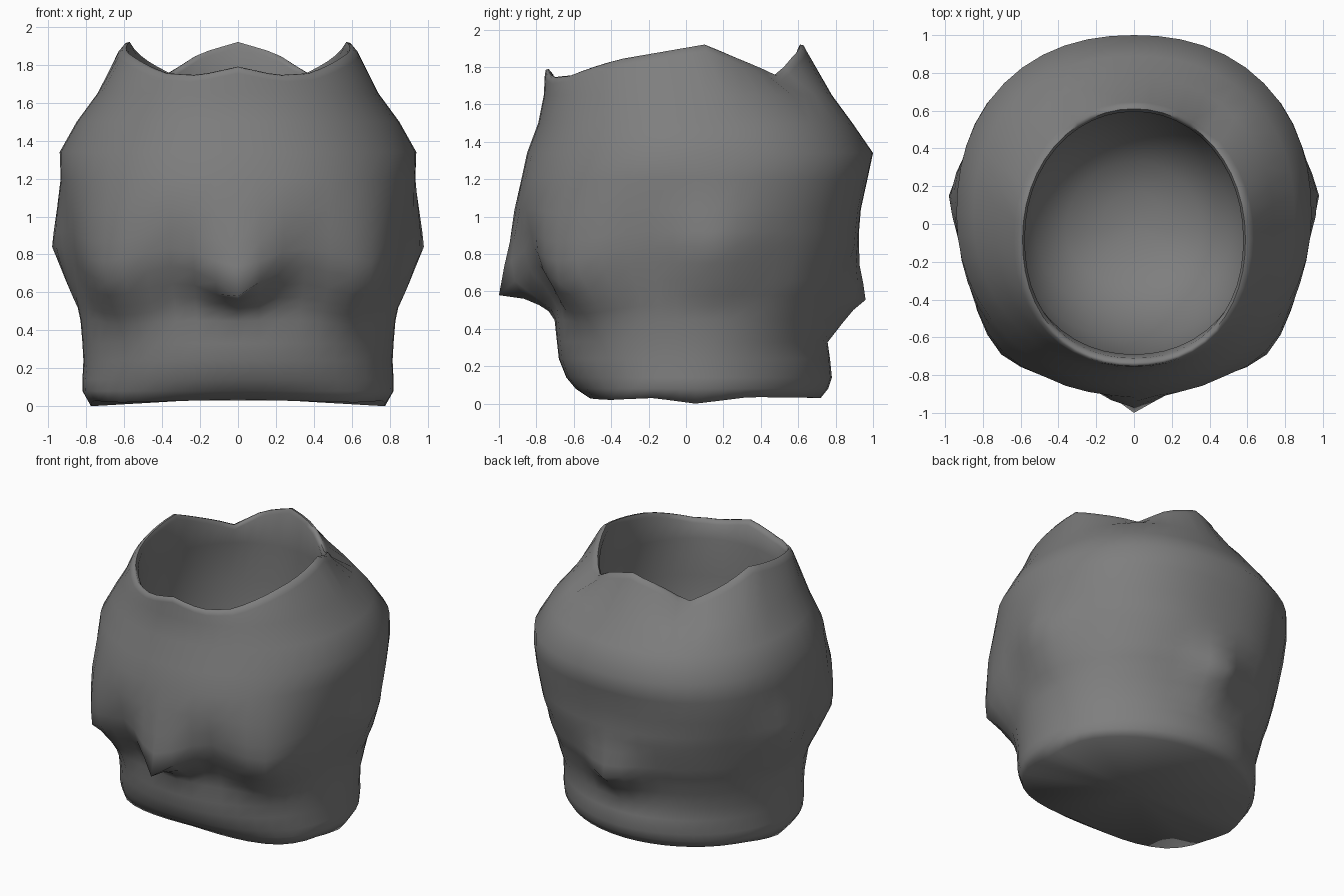
import bpy, bmesh, math
from mathutils import Vector

if "Cube" in bpy.data.objects:
    bpy.data.objects.remove(bpy.data.objects["Cube"])

SEG = 48

def lerp_table(table, t):
    for (a, va), (b, vb) in zip(table, table[1:]):
        if t <= b:
            return va + (vb - va) * (t - a) / (b - a)
    return table[-1][1]

def ring_point(i, hx, front, back, nf, nb, yc):
    # superellipse with separate front and back depth and squareness; angle 0 faces front
    a = 2 * math.pi * i / SEG
    s, c = math.sin(a), math.cos(a)
    n = nf if c > 0 else nb
    k = (abs(s) ** n + abs(c) ** n) ** (-1 / n)
    return s * k * hx, yc - c * k * (yc - front if c > 0 else back - yc)

def angle_of(i):
    return min(i, SEG - i) * 360 / SEG

# wavy rim height by angle from the front
RIM = [(0, 1.79), (20, 1.745), (38, 1.755), (65, 1.84), (88, 1.885), (105, 1.92),
       (122, 1.84), (143, 1.755), (160, 1.86), (180, 1.92)]
# underside height by angle: lowest at the side feet
FOOT = [(0, 0.035), (45, 0.02), (68, 0.03), (90, 0.0), (115, 0.035), (180, 0.03)]

# outer wall: z, half width, front y, back y, front squareness, back squareness
OUTER = [(0.08, 0.82, -0.59, 0.76, 2.4, 1.9), (0.14, 0.82, -0.64, 0.78, 2.3, 1.9),
         (0.24, 0.815, -0.68, 0.77, 2.2, 1.95), (0.33, 0.82, -0.69, 0.75, 2.2, 2.0),
         (0.45, 0.83, -0.70, 0.79, 2.2, 2.1), (0.52, 0.845, -0.71, 0.81, 2.2, 2.1),
         (0.58, 0.86, -0.73, 0.84, 2.2, 2.1), (0.66, 0.875, -0.76, 0.87, 2.2, 2.15),
         (0.75, 0.89, -0.82, 0.89, 2.2, 2.15), (0.84, 0.905, -0.86, 0.92, 2.25, 2.2),
         (0.92, 0.915, -0.88, 0.925, 2.25, 2.25), (1.04, 0.925, -0.91, 0.935, 2.25, 2.35),
         (1.20, 0.935, -0.88, 0.97, 2.2, 2.35), (1.34, 0.94, -0.85, 1.0, 2.08, 2.22),
         (1.50, 0.85, -0.79, 0.89, 2.1, 2.2), (1.65, 0.74, -0.76, 0.78, 2.15, 2.15)]
# inner bowl, from top to bottom
INNER = [(1.62, 0.62, -0.69, 0.61), (1.34, 0.66, -0.70, 0.62), (1.0, 0.66, -0.68, 0.62),
         (0.75, 0.62, -0.61, 0.58), (0.5, 0.52, -0.48, 0.47), (0.36, 0.36, -0.32, 0.33),
         (0.30, 0.18, -0.16, 0.17)]

bm = bmesh.new()
rings = []

def add_ring(hx, f, b, nf, nb, yc, zf):
    rings.append([bm.verts.new((*ring_point(i, hx, f, b, nf, nb, yc), zf(i))) for i in range(SEG)])

# hollow pot body
add_ring(0.775, -0.52, 0.72, 3.0, 2.0, 0.05, lambda i: lerp_table(FOOT, angle_of(i)))
for z, hx, f, b, nf, nb in OUTER:
    add_ring(hx, f, b, nf, nb, 0.05 if z < 1.6 else 0.0, lambda i: z)
outer_verts = [v for r in rings for v in r]
for hx, f, b, drop in ((0.635, -0.755, 0.645, 0.035), (0.61, -0.75, 0.63, 0.005),
                       (0.59, -0.735, 0.61, 0.0), (0.578, -0.71, 0.595, 0.03)):
    add_ring(hx, f, b, 2.2, 2.05, -0.08, lambda i: lerp_table(RIM, angle_of(i)) - drop)
for z, hx, f, b in INNER:
    add_ring(hx, f, b, 2.1, 2.0, -0.03, lambda i: z)
for lo, hi in zip(rings, rings[1:]):
    for i in range(SEG):
        j = (i + 1) % SEG
        bm.faces.new((lo[i], lo[j], hi[j], hi[i]))
# underside and bowl floor
for ring, z in ((rings[0], 0.045), (rings[-1], 0.28)):
    c = bm.verts.new((0, 0.0, z))
    for i in range(SEG):
        bm.faces.new((ring[i], ring[(i + 1) % SEG], c))

def grab(target, radius, power):
    # pull the nearest wall point to the target, with a falloff around it
    t = Vector(target)
    near = min(outer_verts, key=lambda v: (v.co - t).length)
    origin = near.co.copy()
    move = t - origin
    for v in outer_verts:
        d = (v.co - origin).length
        if d < radius:
            v.co += move * (1 - d / radius) ** power

# beak, tail, wings and cheeks are pulled out of the wall
grab((0, -1.0, 0.58), 0.34, 1.4)
grab((0, 0.96, 0.555), 0.30, 1.3)
for s in (1, -1):
    grab((s * 0.98, 0.15, 0.84), 0.34, 1.0)
    grab((s * 0.70, -0.68, 0.65), 0.40, 1.0)

bmesh.ops.recalc_face_normals(bm, faces=bm.faces)
me = bpy.data.meshes.new("pot_body")
bm.to_mesh(me)
bm.free()
pot = bpy.data.objects.new("pot_body", me)
bpy.context.collection.objects.link(pot)
pot.select_set(True)
bpy.context.view_layer.objects.active = pot
bpy.ops.object.shade_smooth_by_angle(angle=math.radians(75))

# dark grey clay
mat = bpy.data.materials.new("dark_grey")
mat.diffuse_color = (0.21, 0.21, 0.21, 1)
mat.use_nodes = True
mat.node_tree.nodes["Principled BSDF"].inputs["Base Color"].default_value = mat.diffuse_color
me.materials.append(mat)
